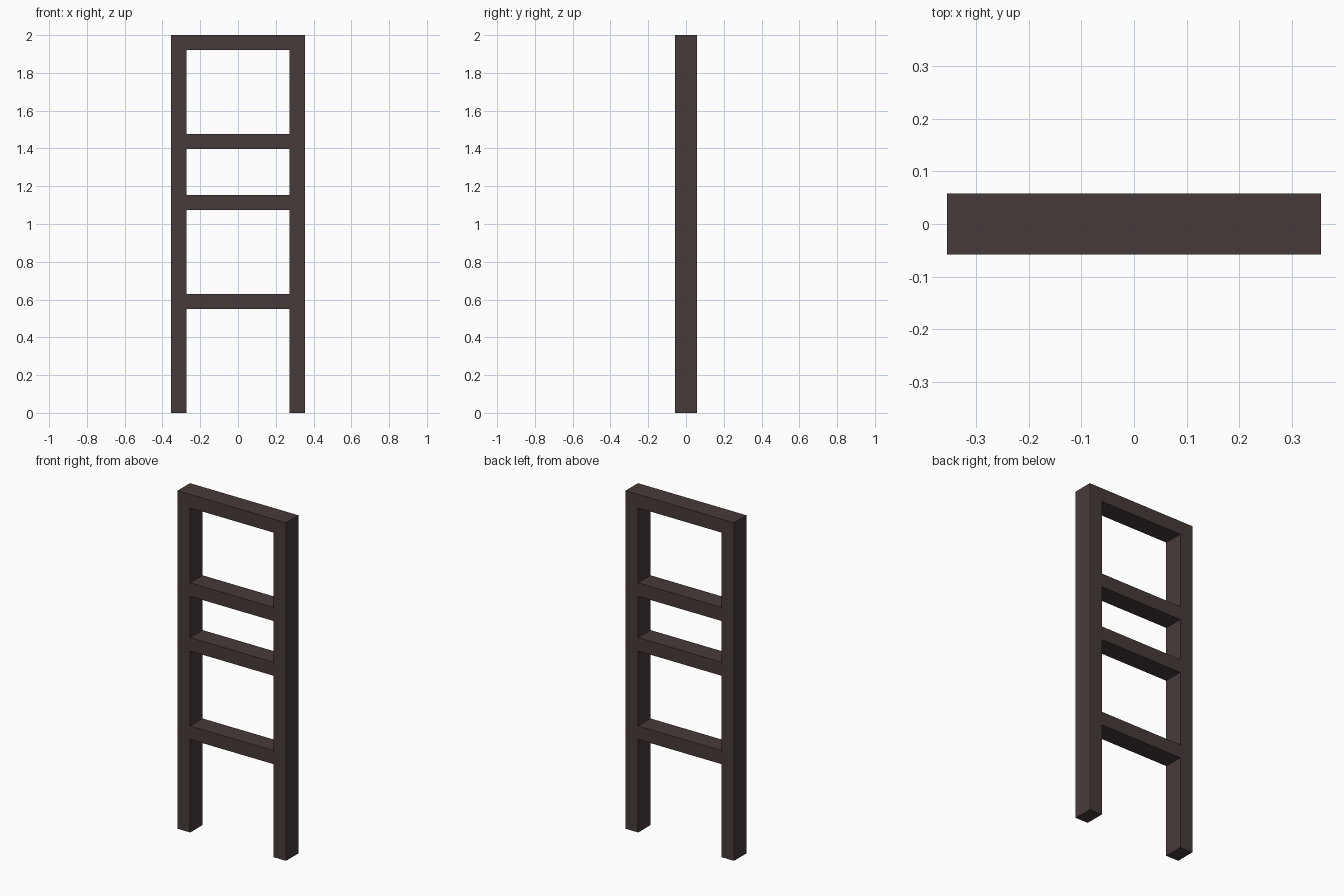
import bpy, bmesh

if "Cube" in bpy.data.objects:
    bpy.data.objects.remove(bpy.data.objects["Cube"])

HALF_W, INNER, HALF_D = 0.355, 0.272, 0.058
# bottom and top height of each cross rail
RAILS = [(0.55, 0.63), (1.073, 1.153), (1.397, 1.477), (1.92, 2.0)]

dark = bpy.data.materials.new("dark brown")
dark.diffuse_color = (0.063, 0.044, 0.042, 1)
dark.use_nodes = True
dark.node_tree.nodes["Principled BSDF"].inputs["Base Color"].default_value = dark.diffuse_color

# Flat frame layout: posts and rails as cells of a shared grid, welded
bm = bmesh.new()
xs = [-HALF_W, -INNER, INNER, HALF_W]
zs = [0.0] + [z for rail in RAILS for z in rail]
for j in range(len(zs) - 1):
    is_rail = j % 2 == 1
    for i in range(3):
        if i == 1 and not is_rail:
            continue  # opening between the posts
        corners = [(xs[i], zs[j]), (xs[i + 1], zs[j]),
                   (xs[i + 1], zs[j + 1]), (xs[i], zs[j + 1])]
        bm.faces.new([bm.verts.new((x, -HALF_D, z)) for x, z in corners])
bmesh.ops.remove_doubles(bm, verts=bm.verts, dist=1e-5)

# Give the frame its depth
out = bmesh.ops.extrude_face_region(bm, geom=bm.faces[:], use_keep_orig=True)
moved = [g for g in out["geom"] if isinstance(g, bmesh.types.BMVert)]
bmesh.ops.translate(bm, verts=moved, vec=(0, 2 * HALF_D, 0))
bmesh.ops.recalc_face_normals(bm, faces=bm.faces)

mesh = bpy.data.meshes.new("ladder_frame")
bm.to_mesh(mesh)
bm.free()
mesh.materials.append(dark)
frame = bpy.data.objects.new("ladder_frame", mesh)
bpy.context.collection.objects.link(frame)
